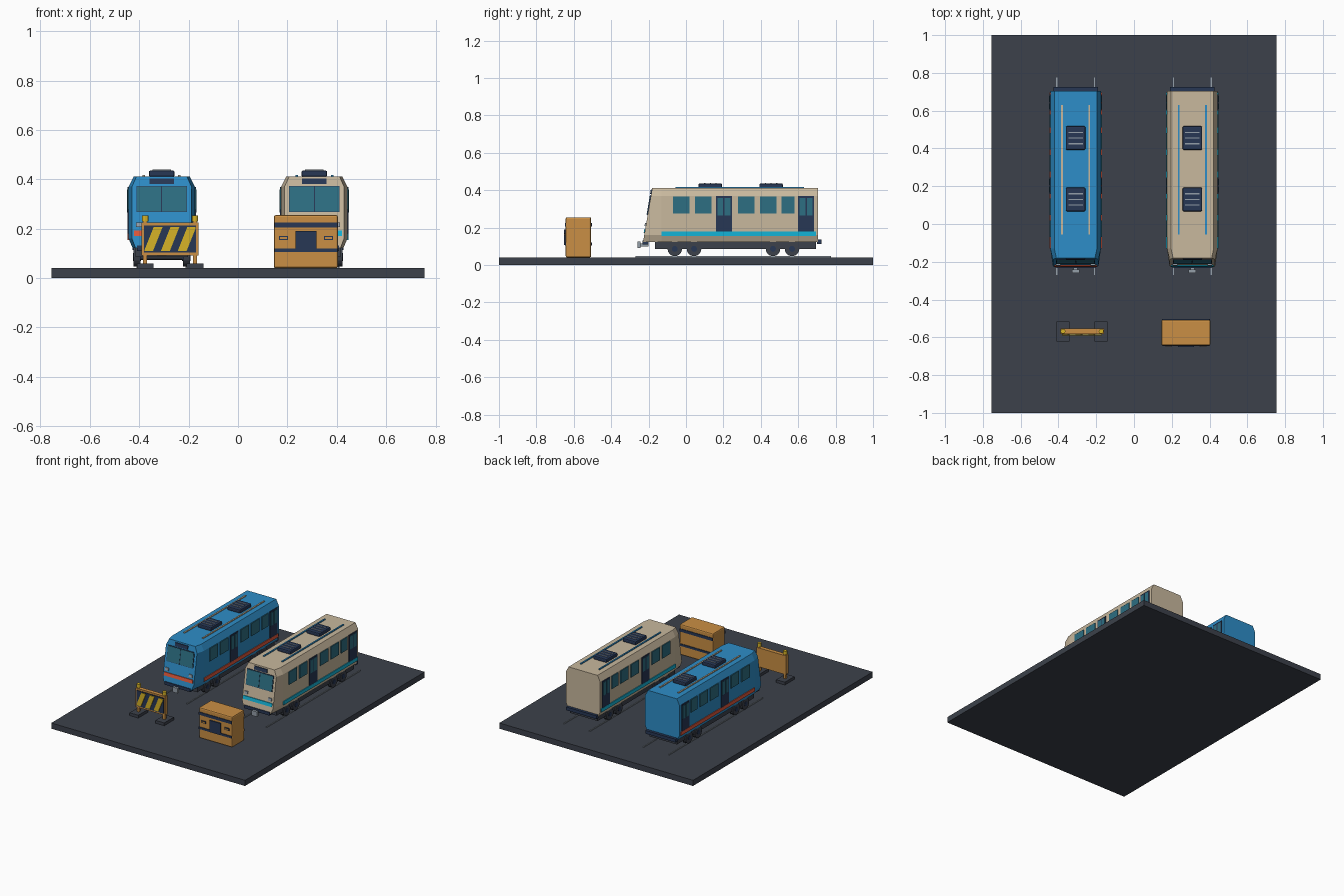
import bpy, bmesh, math
from mathutils import Matrix

cube = bpy.data.objects.get("Cube")
if cube:
    bpy.data.objects.remove(cube, do_unlink=True)


def material(name, r, g, b):
    m = bpy.data.materials.new(name)
    m.use_nodes = True
    m.diffuse_color = (r, g, b, 1)
    m.node_tree.nodes["Principled BSDF"].inputs["Base Color"].default_value = (r, g, b, 1)
    return m


ASPHALT = material("dark grey", 0.045, 0.053, 0.07)
BLUE = material("bright blue", 0.027, 0.27, 0.58)
CREAM = material("warm cream", 0.58, 0.48, 0.34)
ORANGE = material("orange", 0.59, 0.275, 0.058)
NAVY = material("navy", 0.02, 0.038, 0.09)
GLASS = material("teal glass", 0.026, 0.156, 0.223)
RED = material("coral red", 0.75, 0.1, 0.045)
CYAN = material("cyan", 0.007, 0.456, 0.68)
YELLOW = material("yellow", 0.68, 0.456, 0.02)
GREY = material("light grey", 0.3, 0.35, 0.4)


def finish(name, bm, mat):
    bmesh.ops.recalc_face_normals(bm, faces=bm.faces[:])
    mesh = bpy.data.meshes.new(name)
    bm.to_mesh(mesh)
    bm.free()
    mesh.materials.append(mat)
    ob = bpy.data.objects.new(name, mesh)
    bpy.context.collection.objects.link(ob)
    return ob


def box(name, mat, xs, ys, zs, lean=(0, 0), bevel=0):
    """Box between limits; lean shifts x and y with height."""
    bm = bmesh.new()
    bmesh.ops.create_cube(bm, size=1)
    for v in bm.verts:
        dz = v.co.z * (zs[1] - zs[0])
        v.co.x = sum(xs) / 2 + v.co.x * (xs[1] - xs[0]) + lean[0] * dz
        v.co.y = sum(ys) / 2 + v.co.y * (ys[1] - ys[0]) + lean[1] * dz
        v.co.z = sum(zs) / 2 + dz
    if bevel:
        bmesh.ops.bevel(bm, geom=bm.edges[:], offset=bevel, segments=2,
                        profile=0.5, affect='EDGES')
    return finish(name, bm, mat)


def cylinder(name, mat, radius, depth, pos, axis='Y', sides=16):
    bm = bmesh.new()
    turn = Matrix.Rotation(math.pi / 2, 4, axis) if axis else Matrix()
    bmesh.ops.create_cone(bm, cap_ends=True, segments=sides, radius1=radius,
                          radius2=radius, depth=depth,
                          matrix=Matrix.Translation(pos) @ turn)
    return finish(name, bm, mat)


SLOPE = 0.17


def nose_y(z):
    return -0.23 + SLOPE * (z - 0.12)


def tram_body(name, mat, cx):
    """Chamfered cross-section lofted to a narrower, raked nose."""
    half = [(0.118, 0.122), (0.134, 0.16), (0.134, 0.37), (0.113, 0.412)]
    section = half + [(-x, z) for x, z in reversed(half)]
    bm = bmesh.new()
    rings = [[bm.verts.new((cx + x * s, y if y is not None else nose_y(z), z))
              for x, z in section]
             for y, s in ((0.705, 1), (-0.13, 1), (None, 0.9))]
    n = len(section)
    for a, b in zip(rings, rings[1:]):
        for i in range(n):
            bm.faces.new((a[i], a[(i + 1) % n], b[(i + 1) % n], b[i]))
    bm.faces.new(rings[0])
    bm.faces.new(rings[-1])
    return finish(name, bm, mat)


def tram(tag, cx, paint, accent, roof_trim):
    tram_body(tag + "_body", paint, cx)

    # Plates lying on the raked nose
    def nose_plate(part, mat, x0, x1, z0, z1, out=0.005):
        y = nose_y((z0 + z1) / 2)
        box(f"{tag}_{part}", mat, (cx + x0, cx + x1), (y - out, y + 0.003), (z0, z1), (0, SLOPE))

    nose_plate("windscreen_frame", NAVY, -0.103, 0.103, 0.267, 0.373, 0.004)
    for x0, x1 in ((-0.1, -0.002), (0.002, 0.1)):
        nose_plate("windscreen", GLASS, x0, x1, 0.27, 0.37, 0.006)
    nose_plate("destination_panel", NAVY, -0.05, 0.05, 0.38, 0.403, 0.006)
    nose_plate("front_stripe", accent, -0.112, 0.112, 0.17, 0.193)
    for s in (-1, 1):
        a, b = sorted((s * 0.08, s * 0.105))
        nose_plate("headlight", GREY, a, b, 0.207, 0.225, 0.007)

    # Windows, doors and stripe on both sides
    for s in (-1, 1):
        def side_plate(part, mat, y0, y1, z0, z1, out=0.005):
            xs = sorted((cx + s * 0.131, cx + s * (0.134 + out)))
            box(f"{tag}_{part}", mat, xs, (y0, y1), (z0, z1))

        for y, w in ((-0.07, 0.088), (0.048, 0.088), (0.278, 0.088),
                     (0.395, 0.088), (0.51, 0.07)):
            side_plate("side_window", GLASS, y, y + w, 0.275, 0.365)
        for y in (0.16, 0.6):
            side_plate("door", NAVY, y, y + 0.085, 0.18, 0.368, 0.004)
            for off in (0.008, 0.047):
                side_plate("door_glass", GLASS, y + off, y + off + 0.03, 0.265, 0.358, 0.006)
        side_plate("side_stripe", accent, -0.13, 0.695, 0.155, 0.18)
        # Roof strip
        x = cx + s * 0.072
        box(tag + "_roof_strip", roof_trim, (x - 0.005, x + 0.005), (-0.055, 0.63), (0.408, 0.418))

    # Roof equipment with slats
    for y in (0.13, 0.455):
        box(tag + "_roof_unit", NAVY, (cx - 0.052, cx + 0.052), (y - 0.063, y + 0.063),
            (0.41, 0.436), bevel=0.007)
        for off in (-0.03, 0, 0.03):
            box(tag + "_roof_slat", GREY, (cx - 0.038, cx + 0.038),
                (y + off - 0.003, y + off + 0.003), (0.434, 0.439))

    # Underframe, bogies, bumpers and coupler
    box(tag + "_underframe", ASPHALT, (cx - 0.107, cx + 0.107), (-0.165, 0.695), (0.085, 0.125))
    box(tag + "_rear_bumper", NAVY, (cx - 0.118, cx + 0.118), (0.7, 0.725), (0.113, 0.136))
    box(tag + "_front_bumper", NAVY, (cx - 0.1, cx + 0.1), (-0.233, -0.2), (0.11, 0.132))
    box(tag + "_coupler", GREY, (cx - 0.01, cx + 0.01), (-0.25, -0.2), (0.1, 0.115))
    box(tag + "_coupler_head", GREY, (cx - 0.02, cx + 0.02), (-0.26, -0.242), (0.09, 0.125))
    for y in (-0.06, 0.043, 0.465, 0.567):
        cylinder(tag + "_axle", ASPHALT, 0.012, 0.2, (cx, y, 0.086), sides=8)
        for s in (-1, 1):
            cylinder(tag + "_wheel", ASPHALT, 0.039, 0.028, (cx + s * 0.1, y, 0.086))
            cylinder(tag + "_hub", NAVY, 0.016, 0.034, (cx + s * 0.1, y, 0.086), sides=12)

    # Rails
    for s in (-1, 1):
        x = cx + s * 0.1
        box(tag + "_rail", GREY, (x - 0.003, x + 0.003), (-0.27, 0.775), (0.038, 0.047))


# Ground slab
box("ground_slab", ASPHALT, (-0.755, 0.755), (-1, 1), (0, 0.04))

tram("blue_tram", -0.309, BLUE, RED, CREAM)
tram("cream_tram", 0.309, CREAM, CYAN, BLUE)

# Striped barrier
bx, by = -0.275, -0.568
box("barrier_board", ORANGE, (bx - 0.115, bx + 0.115), (by - 0.014, by + 0.014), (0.092, 0.225))
box("barrier_panel", NAVY, (bx - 0.105, bx + 0.105), (by - 0.018, by - 0.012), (0.103, 0.213))
for i in (-1, 0, 1):
    x = bx + i * 0.068
    box("barrier_stripe", YELLOW, (x - 0.018, x + 0.018), (by - 0.022, by - 0.016),
        (0.11, 0.206), lean=(0.4, 0))
for s in (-1, 1):
    x = bx + s * 0.101
    box("barrier_post", ORANGE, (x - 0.008, x + 0.008), (by - 0.01, by + 0.01), (0.05, 0.232))
    cylinder("barrier_lamp", YELLOW, 0.013, 0.024, (x, by, 0.242), axis=None, sides=12)
    box("barrier_foot", ASPHALT, (x - 0.034, x + 0.034), (by - 0.053, by + 0.053), (0.04, 0.06))

# Equipment cabinet
cx = 0.275
box("cabinet_body", ORANGE, (cx - 0.13, cx + 0.13), (-0.643, -0.507), (0.04, 0.255), bevel=0.008)
for y in (-0.647, -0.508):
    for z0, z1 in ((0.205, 0.225), (0.105, 0.12)):
        box("cabinet_band", NAVY, (cx - 0.128, cx + 0.128), (y, y + 0.005), (z0, z1))
box("cabinet_hatch", NAVY, (cx - 0.043, cx + 0.043), (-0.651, -0.642), (0.108, 0.19))
for s in (-1, 1):
    x = cx + s * 0.091
    box("cabinet_handle", NAVY, (x - 0.018, x + 0.018), (-0.649, -0.642), (0.154, 0.17))
    box("cabinet_handle_face", ORANGE, (x - 0.014, x + 0.014), (-0.652, -0.645), (0.158, 0.166))
